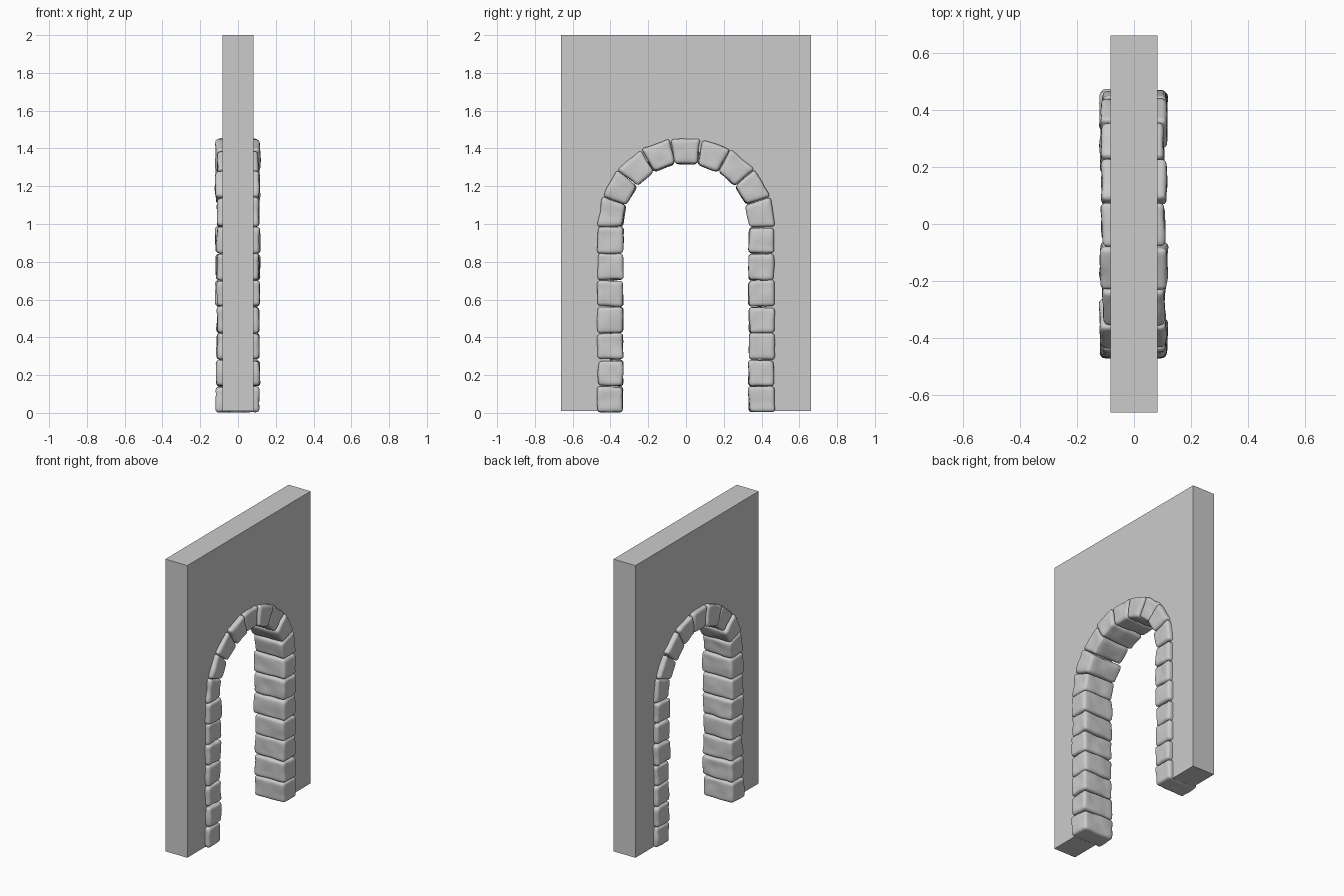
import bpy, bmesh, math, random
from mathutils import Vector, noise

if "Cube" in bpy.data.objects:
    bpy.data.objects.remove(bpy.data.objects["Cube"])

random.seed(7)
R_IN, R_OUT, SPRING = 0.333, 0.468, 0.985   # arch radii and springing height
COURSES, VOUSSOIRS = 7, 9


def finish(bm, name, smooth=False):
    bmesh.ops.recalc_face_normals(bm, faces=bm.faces)
    mesh = bpy.data.meshes.new(name)
    bm.to_mesh(mesh)
    bm.free()
    for p in mesh.polygons:
        p.use_smooth = smooth
    obj = bpy.data.objects.new(name, mesh)
    bpy.context.collection.objects.link(obj)
    return obj


def wall(name):
    # slab outline with the arched opening, extruded through its thickness
    r, n = 0.40, 32
    pts = [(-r, 0.01), (-0.663, 0.01), (-0.663, 2.0), (0.663, 2.0), (0.663, 0.01), (r, 0.01)]
    pts += [(r * math.cos(math.pi * i / n), SPRING + r * math.sin(math.pi * i / n))
            for i in range(n + 1)]
    bm = bmesh.new()
    face = bm.faces.new([bm.verts.new((-0.083, y, z)) for y, z in pts])
    ext = bmesh.ops.extrude_face_region(bm, geom=[face])
    moved = [g for g in ext["geom"] if isinstance(g, bmesh.types.BMVert)]
    bmesh.ops.translate(bm, verts=moved, vec=(0.165, 0, 0))
    return finish(bm, name)


def stone(name, quad):
    # worn block: (y, z) quad through the wall, rounded and gently uneven
    mid = sum((Vector((0, y, z)) for y, z in quad), Vector()) / 4
    x0 = -0.114 + random.uniform(-0.006, 0.006)
    x1 = 0.113 + random.uniform(-0.005, 0.005)
    bm = bmesh.new()
    rings = []
    for x in (x0, x1):
        ring = []
        for y, z in quad:
            j = [random.uniform(-0.004, 0.004) for _ in range(3)]
            ring.append(bm.verts.new((x + j[0], y + j[1], max(z + j[2], 0.003))))
        rings.append(ring)
    a, b = rings
    bm.faces.new(a[::-1])
    bm.faces.new(b)
    for i in range(4):
        k = (i + 1) % 4
        bm.faces.new((a[i], a[k], b[k], b[i]))
    bmesh.ops.recalc_face_normals(bm, faces=bm.faces)
    bmesh.ops.bevel(bm, geom=bm.edges[:], offset=0.017, segments=3, profile=0.5,
                    affect='EDGES', clamp_overlap=True)
    long_edges = [e for e in bm.edges if e.calc_length() > 0.05]
    bmesh.ops.subdivide_edges(bm, edges=long_edges, cuts=7, use_grid_fill=True)
    bm.normal_update()
    seed = Vector([random.uniform(0, 50) for _ in range(3)])
    shift = [(v, v.normal * 0.006 * noise.noise((v.co - mid) * 14 + seed)) for v in bm.verts]
    for v, d in shift:
        v.co += d
        v.co.z = max(v.co.z, 0.0)
    return finish(bm, name, True)


wall("wall")

# jamb stones on both sides of the opening
h = SPRING / COURSES
for side, label in ((-1, "left"), (1, "right")):
    for i in range(COURSES):
        z0, z1 = i * h + 0.002, (i + 1) * h - 0.002
        stone(f"{label}_jamb_stone_{i + 1}",
              [(side * R_IN, z0), (side * R_OUT, z0), (side * R_OUT, z1), (side * R_IN, z1)])

# wedge stones around the arch
step = math.pi / VOUSSOIRS
for i in range(VOUSSOIRS):
    a0, a1 = i * step + 0.005, (i + 1) * step - 0.005
    name = "keystone" if i == VOUSSOIRS // 2 else f"arch_stone_{i + 1}"
    outer = R_OUT + 0.005
    stone(name, [(r * math.cos(a), SPRING + r * math.sin(a))
                 for r, a in ((R_IN + 0.004, a0), (outer, a0), (outer, a1), (R_IN + 0.004, a1))])
